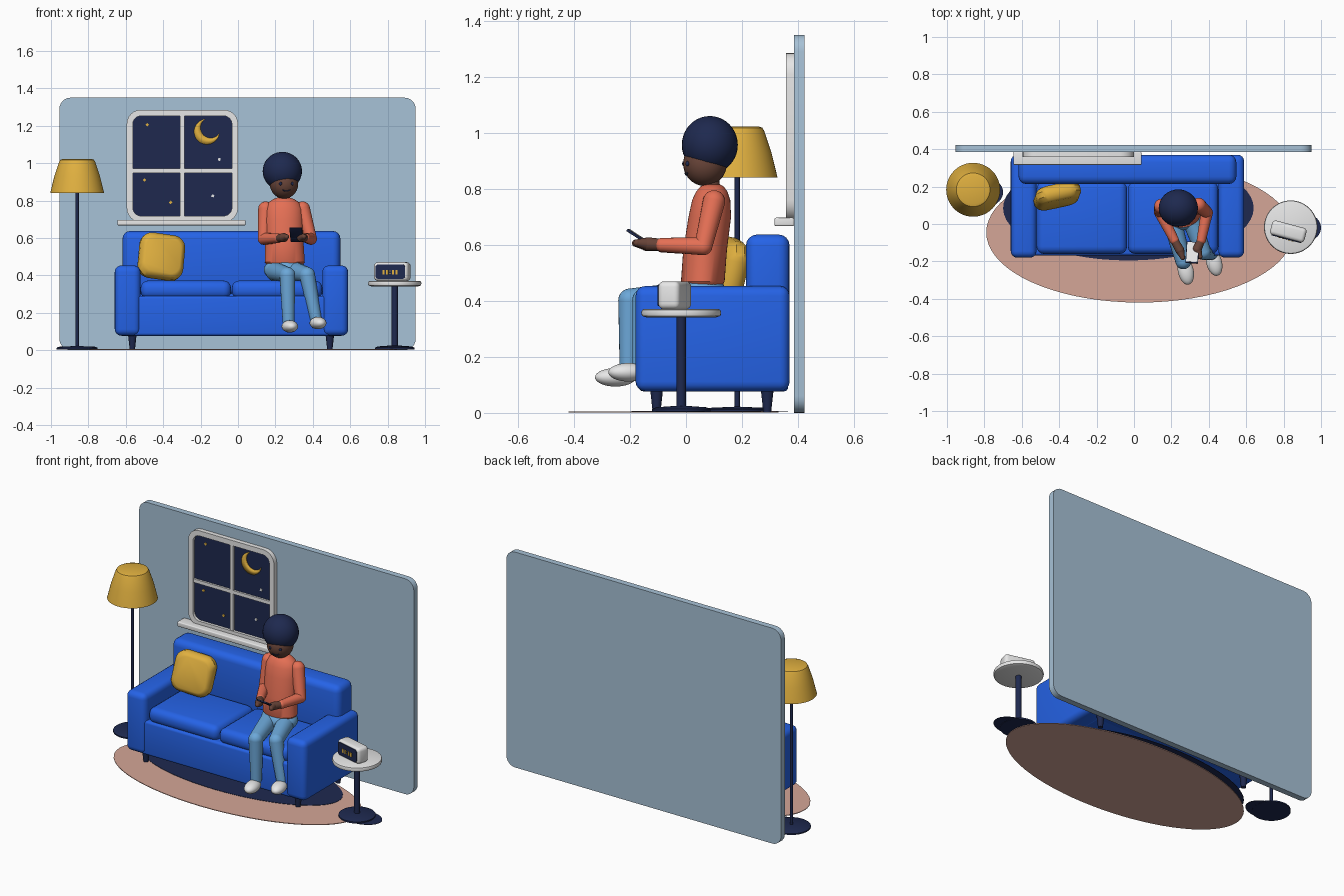
import bpy, bmesh, math
from mathutils import Vector, Matrix

if "Cube" in bpy.data.objects:
    bpy.data.objects.remove(bpy.data.objects["Cube"])

rad = math.radians


def mat(name, *rgb):
    m = bpy.data.materials.new(name)
    m.diffuse_color = (*rgb, 1)
    m.use_nodes = True
    m.node_tree.nodes["Principled BSDF"].inputs["Base Color"].default_value = m.diffuse_color
    return m


BLUE = mat("sofa blue", 0.0185, 0.125, 0.80)
WALL = mat("pale wall blue", 0.39, 0.54, 0.68)
GOLD = mat("gold", 0.74, 0.43, 0.05)
NAVY = mat("navy", 0.013, 0.022, 0.078)
CORAL = mat("coral", 0.78, 0.16, 0.09)
DENIM = mat("denim", 0.15, 0.39, 0.69)
SKIN = mat("brown skin", 0.14, 0.058, 0.040)
WHITE = mat("white", 0.85, 0.85, 0.85)
RUG = mat("dusty pink", 0.66, 0.38, 0.31)


def finish(name, bm, m, loc=(0, 0, 0), rot=(0, 0, 0)):
    bmesh.ops.recalc_face_normals(bm, faces=bm.faces)
    me = bpy.data.meshes.new(name)
    bm.to_mesh(me)
    bm.free()
    me.materials.append(m)
    for p in me.polygons:
        p.use_smooth = True
    me.set_sharp_from_angle(angle=rad(35))
    ob = bpy.data.objects.new(name, me)
    bpy.context.collection.objects.link(ob)
    ob.location = loc
    ob.rotation_euler = [rad(a) for a in rot]
    return ob


def box(name, c, size, m, bevel=0, rot=(0, 0, 0), seg=4):
    bm = bmesh.new()
    bmesh.ops.create_cube(bm, size=1)
    bmesh.ops.scale(bm, vec=size, verts=bm.verts)
    if bevel:
        bmesh.ops.bevel(bm, geom=bm.edges[:], offset=bevel, segments=seg,
                        profile=0.5, affect='EDGES')
    return finish(name, bm, m, c, rot)


def span(name, x, y, z, m, bevel=0):
    """Box given by its min and max on each axis."""
    return box(name, [sum(a) / 2 for a in (x, y, z)], [a[1] - a[0] for a in (x, y, z)], m, bevel)


def skin_loops(name, loops, m, loc=(0, 0, 0), rot=(0, 0, 0), closed=False):
    """Quads between equal loops of points; ends capped, or joined if closed."""
    bm = bmesh.new()
    vs = [[bm.verts.new(p) for p in lp] for lp in loops]
    n = len(vs[0])
    pairs = list(zip(vs, vs[1:])) + ([(vs[-1], vs[0])] if closed else [])
    for a, b in pairs:
        for i in range(n):
            j = (i + 1) % n
            bm.faces.new((a[i], a[j], b[j], b[i]))
    if not closed:
        bm.faces.new(vs[0])
        bm.faces.new(vs[-1])
    return finish(name, bm, m, loc, rot)


def loft(name, rings, m, loc=(0, 0, 0), rot=(0, 0, 0), n=40):
    """Rings are (x, y, z, rx, ry)."""
    t = [2 * math.pi * i / n for i in range(n)]
    return skin_loops(name, [[(x + rx * math.cos(a), y + ry * math.sin(a), z) for a in t]
                             for x, y, z, rx, ry in rings], m, loc, rot)


def lathe(name, prof, m, x, y, n=40):
    return loft(name, [(0, 0, z, r, r) for r, z in prof], m, (x, y, 0), n=n)


def rrect(w, h, r, y, k=6):
    """Rounded rectangle in the XZ plane."""
    pts = []
    for q, (sx, sz) in enumerate(((1, 1), (-1, 1), (-1, -1), (1, -1))):
        for i in range(k + 1):
            a = math.pi / 2 * (q + i / k)
            pts.append((sx * (w / 2 - r) + r * math.cos(a), y, sz * (h / 2 - r) + r * math.sin(a)))
    return pts


def ball(name, c, semi, m, rot=(0, 0, 0)):
    bm = bmesh.new()
    bmesh.ops.create_uvsphere(bm, u_segments=32, v_segments=20, radius=1)
    bmesh.ops.scale(bm, vec=semi, verts=bm.verts)
    return finish(name, bm, m, c, rot)


def limb(name, joints, m):
    """Tapered tubes with round joints; joints are (x, y, z, r)."""
    bm = bmesh.new()
    for x, y, z, r in joints:
        bmesh.ops.create_uvsphere(bm, u_segments=20, v_segments=14, radius=r,
                                  matrix=Matrix.Translation((x, y, z)))
    for a, b in zip(joints, joints[1:]):
        p, q = Vector(a[:3]), Vector(b[:3])
        mx = Matrix.Translation((p + q) / 2) @ (q - p).to_track_quat('Z', 'Y').to_matrix().to_4x4()
        bmesh.ops.create_cone(bm, cap_ends=False, segments=20, radius1=a[3], radius2=b[3],
                              depth=(q - p).length, matrix=mx)
    return finish(name, bm, m)


# Wall, rug and dark contact discs
skin_loops("wall", [rrect(1.905, 1.35, 0.06, y) for y in (0.385, 0.423)], WALL, (-0.0025, 0, 0.675))
loft("rug", [(0.03, -0.045, z, 0.82, 0.375) for z in (0.001, 0.005)], RUG, n=72)
for nm, x, y, rx, ry in (("sofa", -0.03, 0.085, 0.67, 0.28), ("lamp", -0.83, 0.17, 0.13, 0.09),
                         ("table", 0.87, -0.02, 0.13, 0.09)):
    loft(nm + "_contact_disc", [(x, y, z, rx, ry) for z in (0.005, 0.007)], NAVY, n=56)

# Window
wc = (-0.2975, 0, 0.985)
skin_loops("window_frame", [rrect(0.595, 0.60, 0.075, 0.357), rrect(0.595, 0.60, 0.075, 0.387),
                            rrect(0.53, 0.535, 0.045, 0.387), rrect(0.53, 0.535, 0.045, 0.357)],
           WHITE, wc, closed=True)
skin_loops("window_glass", [rrect(0.54, 0.545, 0.05, y) for y in (0.374, 0.386)], NAVY, wc)
span("window_mullion", (-0.309, -0.287), (0.361, 0.38), (0.71, 1.26), WHITE)
span("window_transom", (-0.57, -0.025), (0.362, 0.38), (0.948, 0.97), WHITE)
span("window_sill", (-0.645, 0.04), (0.316, 0.386), (0.667, 0.697), WHITE, 0.006)

# Crescent moon: strip between two arcs, opening to the upper right
bm = bmesh.new()
strip = []
for i in range(25):
    t = i / 24
    a = rad(45 + 52.3 + t * 255.4)
    b = rad(45 + 77.8 + t * 204.4)
    strip.append((bm.verts.new((0.068 * math.cos(a), 0, 0.068 * math.sin(a))),
                  bm.verts.new((0.0212 + 0.055 * math.cos(b), 0, 0.0212 + 0.055 * math.sin(b)))))
for p, q in zip(strip, strip[1:]):
    bm.faces.new((p[0], q[0], q[1], p[1]))
moon = finish("moon", bm, GOLD, (-0.167, 0.371, 1.168))
sol = moon.modifiers.new("thickness", 'SOLIDIFY')
sol.thickness, sol.offset = 0.004, 0
for i, (x, z, m) in enumerate(((-0.485, 1.205, GOLD), (-0.50, 0.91, GOLD), (-0.36, 0.79, GOLD),
                               (-0.10, 1.02, WHITE), (-0.135, 0.825, WHITE))):
    box(f"star_{i}", (x, 0.372, z), (0.014, 0.005, 0.014), m, rot=(0, 45 if m == GOLD else 20, 0))

# Floor lamp
lathe("lamp_base", [(0.11, 0.004), (0.11, 0.012), (0.10, 0.018), (0.01, 0.022)], NAVY, -0.86, 0.183)
lathe("lamp_pole", [(0.009, 0.015), (0.009, 0.99)], NAVY, -0.86, 0.183, 16)
lathe("lamp_shade", [(0.01, 0.99), (0.08, 0.99), (0.137, 0.84), (0.144, 0.84), (0.122, 0.93),
                     (0.097, 1.005), (0.09, 1.018), (0.075, 1.023)], GOLD, -0.86, 0.183, 48)

# Sofa
span("sofa_base", (-0.56, 0.49), (-0.168, 0.36), (0.077, 0.29), BLUE, 0.015)
span("sofa_back_panel", (-0.56, 0.49), (0.24, 0.365), (0.077, 0.5), BLUE, 0.015)
span("sofa_backrest", (-0.617, 0.547), (0.214, 0.37), (0.30, 0.637), BLUE, 0.04)
for s in (-1, 1):
    cx = -0.035 + s * 0.555
    span("sofa_arm", (cx - 0.069, cx + 0.069), (-0.18, 0.37), (0.077, 0.453), BLUE, 0.035)
    cx = -0.035 + s * 0.244
    span("seat_cushion", (cx - 0.242, cx + 0.242), (-0.16, 0.225), (0.275, 0.372), BLUE, 0.04)
    for y in (-0.105, 0.29):
        lathe("sofa_leg", [(0.014, 0.002), (0.023, 0.085)], NAVY, -0.037 + s * 0.528, y, 16)

# Throw pillow
prof = [(0.19, 0.05, -0.045), (0.215, 0.055, -0.038), (0.245, 0.065, -0.015)]
prof += [(w, r, -y) for w, r, y in reversed(prof)]
skin_loops("throw_pillow", [rrect(w, w, r, y) for w, r, y in prof], GOLD, (-0.41, 0.15, 0.50), (-12, 8, 12))

# Side table with clock
tx, ty = 0.838, -0.017
lathe("table_base", [(0.105, 0.004), (0.105, 0.014), (0.09, 0.02), (0.02, 0.025)], NAVY, tx, ty)
lathe("table_pole", [(0.017, 0.015), (0.017, 0.35)], NAVY, tx, ty, 20)
lathe("table_top", [(0.125, 0.341), (0.14, 0.346), (0.143, 0.357), (0.14, 0.368), (0.132, 0.371)], WHITE, tx, ty, 48)
cc, crot = Vector((0.825, -0.04, 0.42)), (0, 0, -15)
turn = Matrix.Rotation(rad(-15), 3, 'Z')
box("clock_body", cc, (0.19, 0.08, 0.10), WHITE, 0.02, crot)
skin_loops("clock_screen", [rrect(0.162, 0.078, 0.015, y) for y in (-0.043, -0.038)], NAVY, cc, crot)
for x in (-0.036, -0.016, 0.016, 0.036):
    box("clock_bar", cc + turn @ Vector((x, -0.044, -0.003)), (0.011, 0.004, 0.024), GOLD, rot=crot)
for z in (-0.009, 0.004):
    box("clock_dot", cc + turn @ Vector((0, -0.044, z)), (0.005, 0.004, 0.005), GOLD, rot=crot)

# Person: torso, hips, neck and head
loft("sweater", [(0.25, 0.06, 0.455, 0.095, 0.07), (0.25, 0.06, 0.47, 0.107, 0.078),
                 (0.248, 0.068, 0.58, 0.102, 0.078), (0.245, 0.085, 0.70, 0.105, 0.076),
                 (0.244, 0.09, 0.76, 0.10, 0.068), (0.244, 0.092, 0.79, 0.082, 0.056),
                 (0.244, 0.093, 0.808, 0.055, 0.042), (0.244, 0.093, 0.815, 0.034, 0.03)], CORAL)
ball("hips", (0.25, 0.055, 0.43), (0.112, 0.088, 0.065), DENIM)
limb("neck", [(0.244, 0.094, 0.79, 0.03), (0.243, 0.085, 0.86, 0.03)], SKIN)
fc = Vector((0.246, 0.068, 0.89))
ball("face", fc, (0.076, 0.078, 0.08), SKIN)
ball("hair", (0.237, 0.085, 0.957), (0.105, 0.10, 0.103), NAVY)


def on_face(yaw, pitch):
    a, p = rad(yaw), rad(pitch)
    return fc + Vector((0.076 * math.sin(a) * math.cos(p), -0.078 * math.cos(a) * math.cos(p), 0.08 * math.sin(p)))


for yaw in (-14, 36):
    ball("eye", on_face(yaw, 0), (0.008, 0.006, 0.009), NAVY, (0, 0, yaw))
limb("smile", [(*on_face(11 + d, -30 + d * d / 50), 0.003) for d in (-16, -8, 0, 8, 16)], NAVY)

# Arms and hands
for side, sh, el, wr, hd in (
        ("left", (0.148, 0.095, 0.755), (0.138, 0.065, 0.595), (0.215, -0.085, 0.598), (0.245, -0.14, 0.602)),
        ("right", (0.345, 0.10, 0.755), (0.39, 0.062, 0.595), (0.36, -0.085, 0.60), (0.338, -0.135, 0.603))):
    limb(side + "_sleeve", [(*sh, 0.04), (*el, 0.032), (*wr, 0.025)], CORAL)
    limb(side + "_hand", [(*wr, 0.021), (*hd, 0.024), (hd[0] + 0.015, hd[1] - 0.04, hd[2] + 0.004, 0.013)], SKIN)

# Phone with a light screen on the reader's side
pc, prot = Vector((0.312, -0.153, 0.617)), (-33, 0, -4)
box("phone", pc, (0.068, 0.135, 0.009), NAVY, 0.003, prot, 2)
box("phone_screen", pc + Vector((0, 0.0026, 0.004)), (0.06, 0.125, 0.002), WHITE, 0, prot)

# Legs and shoes
for side, hip, knee, ankle, shoe, yaw in (
        ("left", (0.20, 0.03, 0.42), (0.264, -0.20, 0.402), (0.27, -0.205, 0.155), (0.277, -0.252, 0.127), 12),
        ("right", (0.305, 0.03, 0.42), (0.37, -0.15, 0.402), (0.415, -0.16, 0.175), (0.428, -0.205, 0.145), 15)):
    limb(side + "_leg", [(*hip, 0.052), (*knee, 0.042), (*ankle, 0.032)], DENIM)
    ball(side + "_shoe", shoe, (0.042, 0.074, 0.033), WHITE, (0, 0, yaw))
